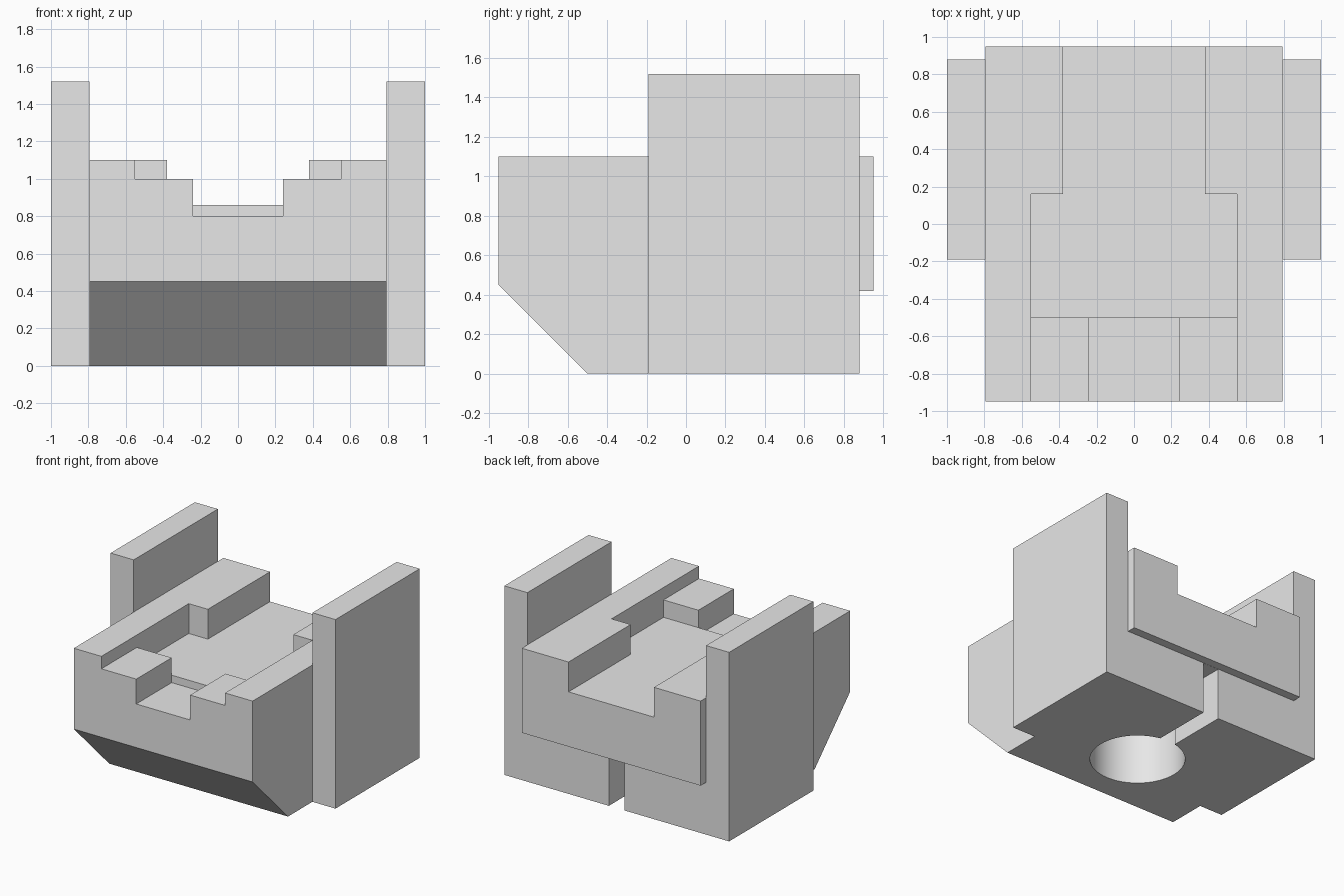
import bpy, bmesh, math
from mathutils import Vector

cube = bpy.data.objects.get("Cube")
if cube:
    bpy.data.objects.remove(cube, do_unlink=True)

grey = bpy.data.materials.new("light grey")
grey.use_nodes = True
grey.diffuse_color = (0.8, 0.8, 0.8, 1)
grey.node_tree.nodes["Principled BSDF"].inputs["Base Color"].default_value = (0.8, 0.8, 0.8, 1)


def finish(name, bm):
    bmesh.ops.recalc_face_normals(bm, faces=bm.faces)
    mesh = bpy.data.meshes.new(name)
    bm.to_mesh(mesh)
    bm.free()
    mesh.materials.append(grey)
    obj = bpy.data.objects.new(name, mesh)
    bpy.context.collection.objects.link(obj)
    return obj


def box(name, x0, x1, y0, y1, z0, z1):
    bm = bmesh.new()
    bmesh.ops.create_cube(bm, size=1)
    for v in bm.verts:
        v.co = Vector((x1 if v.co.x > 0 else x0,
                       y1 if v.co.y > 0 else y0,
                       z1 if v.co.z > 0 else z0))
    return finish(name, bm)


def extruded_side_profile(name, points, half_width):
    bm = bmesh.new()
    face = bm.faces.new([bm.verts.new((-half_width, y, z)) for y, z in points])
    result = bmesh.ops.extrude_face_region(bm, geom=[face])
    for v in result["geom"]:
        if isinstance(v, bmesh.types.BMVert):
            v.co.x = half_width
    return finish(name, bm)


def cylinder(name, radius, y, z0, z1):
    bm = bmesh.new()
    bmesh.ops.create_cone(bm, cap_ends=True, segments=64, radius1=radius,
                          radius2=radius, depth=z1 - z0)
    bmesh.ops.translate(bm, verts=bm.verts, vec=(0, y, (z0 + z1) / 2))
    return finish(name, bm)


def cut(target, cutter):
    cutter.hide_render = True
    mod = target.modifiers.new(cutter.name, "BOOLEAN")
    mod.operation = "DIFFERENCE"
    mod.solver = "EXACT"
    mod.object = cutter
    bpy.context.view_layer.objects.active = target
    bpy.ops.object.modifier_apply(modifier=mod.name)
    bpy.data.objects.remove(cutter, do_unlink=True)


# Main block with sloped front underside and overhanging rear lip
LIP = 0.42
body = extruded_side_profile("body", [
    (-0.95, 0.45), (-0.5, 0), (0.88, 0), (0.88, LIP),
    (0.95, LIP), (0.95, 1.1), (-0.95, 1.1)], 0.795)

# Stepped pocket in the top
for name, half, y0, y1, floor in [
        ("middle_pocket", 0.55, -0.5, 0.16, 0.86),
        ("rear_channel", 0.38, 0.1, 1.1, 0.86),
        ("front_ledges", 0.55, -1.1, -0.45, 1.0),
        ("front_notch", 0.24, -1.1, -0.5, 0.8)]:
    cut(body, box(name, -half, half, y0, y1, floor, 1.3))

# Round socket underneath, with a narrow slot to the back
cut(body, cylinder("socket", 0.35, 0.04, -0.2, LIP - 0.001))
cut(body, box("rear_slot", -0.07, 0.07, 0.1, 1.1, -0.2, LIP - 0.001))

# Tall side plates
for name, x0, x1 in [("left_side_plate", 0.795, 1), ("right_side_plate", -1, -0.795)]:
    box(name, x0, x1, -0.19, 0.88, 0, 1.52)

# Smooth socket wall, sharp edges elsewhere
bpy.ops.object.select_all(action="DESELECT")
body.select_set(True)
bpy.context.view_layer.objects.active = body
bpy.ops.object.shade_smooth_by_angle(angle=math.radians(30))
